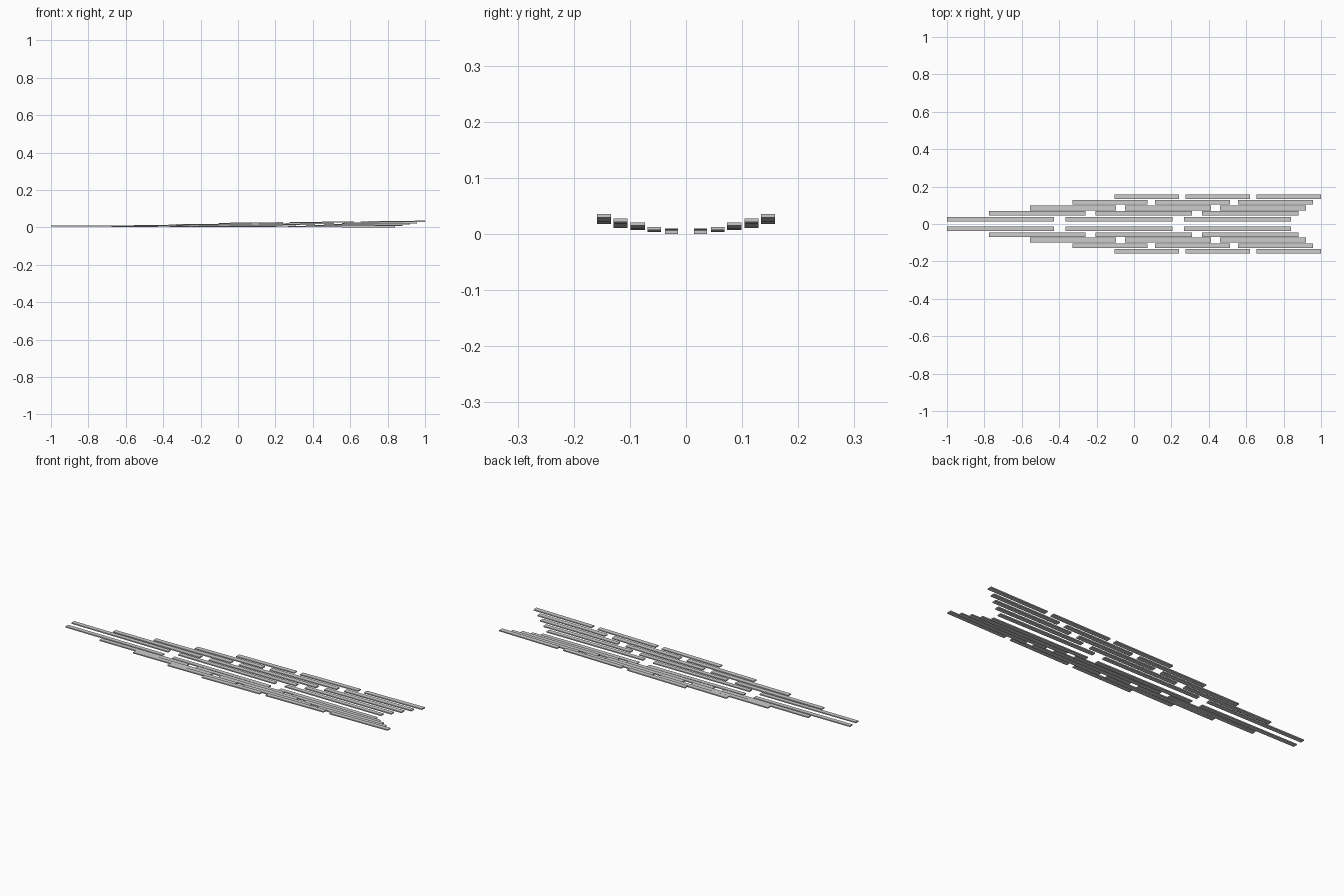
import bpy
import bmesh

cube = bpy.data.objects.get("Cube")
if cube:
    bpy.data.objects.remove(cube, do_unlink=True)

grey = bpy.data.materials.new("light_grey")
grey.use_nodes = True
colour = (0.6, 0.6, 0.6, 1)
grey.diffuse_color = colour
grey.node_tree.nodes["Principled BSDF"].inputs["Base Color"].default_value = colour

THICK = 0.006


def slat(name, x0, x1, y, width, z0, z1):
    """Thin straight bar whose underside climbs from z0 to z1."""
    bm = bmesh.new()
    bmesh.ops.create_cube(bm, size=1)
    for v in bm.verts:
        at_end = v.co.x > 0
        v.co.x = x1 if at_end else x0
        v.co.y = y + v.co.y * width
        v.co.z = (z1 if at_end else z0) + (THICK if v.co.z > 0 else 0)
    mesh = bpy.data.meshes.new(name)
    bm.to_mesh(mesh)
    bm.free()
    mesh.materials.append(grey)
    bpy.context.collection.objects.link(bpy.data.objects.new(name, mesh))


# Each row: y, width, start x, end x, gap, underside height at start and end
rows = [
    (0.026, 0.023, -1.00, 0.84, 0.060, 0.004, 0.000),
    (0.057, 0.024, -0.775, 0.88, 0.053, 0.004, 0.007),
    (0.086, 0.025, -0.555, 0.92, 0.048, 0.007, 0.015),
    (0.1165, 0.025, -0.33, 0.957, 0.042, 0.011, 0.022),
    (0.146, 0.025, -0.105, 1.00, 0.036, 0.018, 0.030),
]

# Three slats in line per row, mirrored on both sides
for r, (y, width, start, end, gap, za, zb) in enumerate(rows, 1):
    length = (end - start - 2 * gap) / 3
    for s in range(3):
        x0 = start + s * (length + gap)
        x1 = x0 + length
        z0, z1 = (za + (zb - za) * (x - start) / (end - start) for x in (x0, x1))
        for side, sign in (("left", -1), ("right", 1)):
            slat(f"slat_{side}_row{r}_{s + 1}", x0, x1, sign * y, width, z0, z1)
